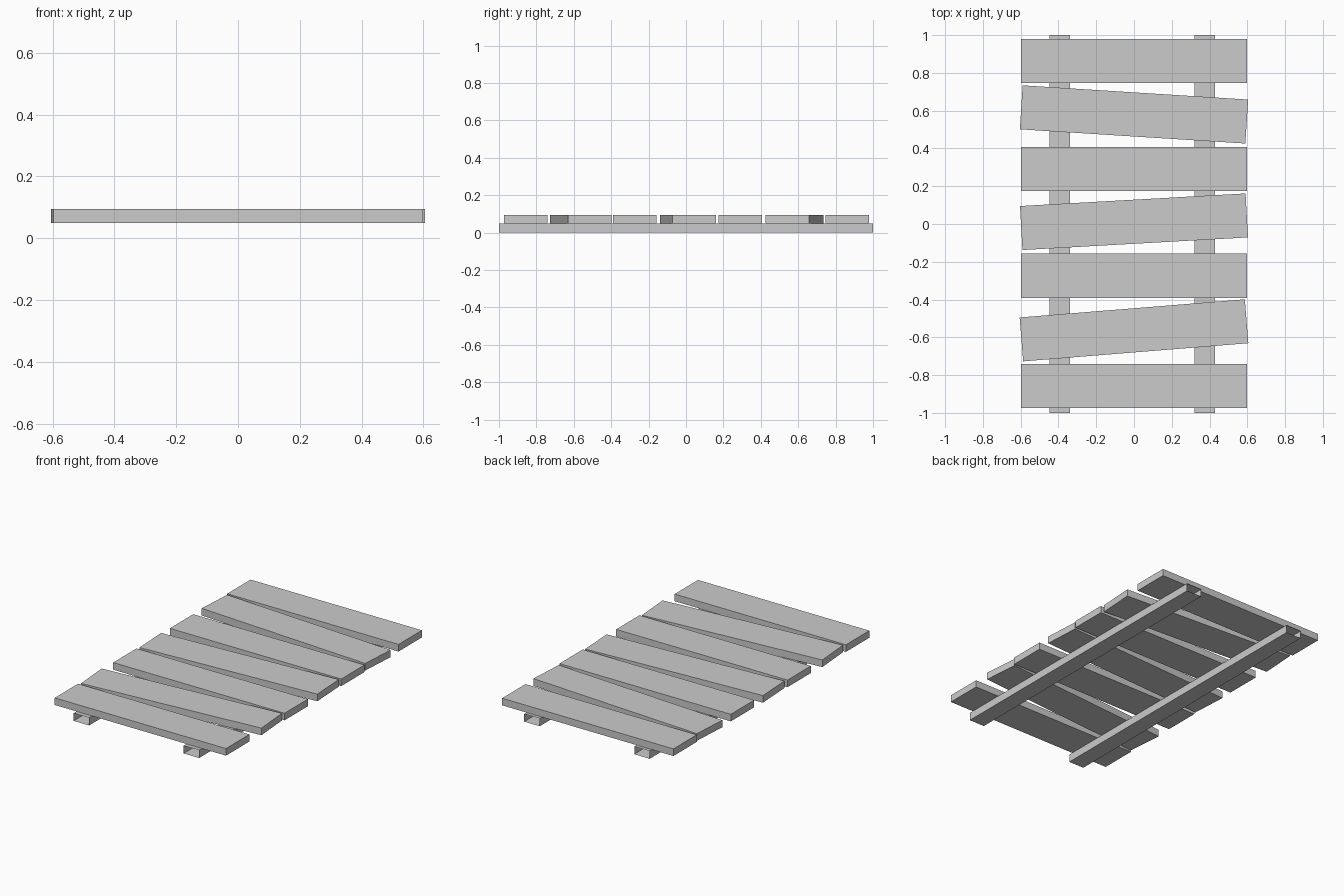
import bpy, bmesh
from math import radians
from mathutils import Matrix

cube = bpy.data.objects.get("Cube")
if cube:
    bpy.data.objects.remove(cube, do_unlink=True)

# Single weathered grey for the whole model
grey = bpy.data.materials.new("plain_grey")
grey.use_nodes = True
grey.diffuse_color = (0.6, 0.6, 0.6, 1)
grey.node_tree.nodes["Principled BSDF"].inputs["Base Color"].default_value = (0.6, 0.6, 0.6, 1)


def box(name, size, center, turn=0, open_ends=False):
    bm = bmesh.new()
    bmesh.ops.create_cube(bm, size=1, matrix=Matrix.Diagonal((*size, 1)))
    if open_ends:
        bm.normal_update()
        ends = [f for f in bm.faces if abs(f.normal.y) > 0.9]
        bmesh.ops.delete(bm, geom=ends, context="FACES_ONLY")
    mesh = bpy.data.meshes.new(name)
    bm.to_mesh(mesh)
    bm.free()
    mesh.materials.append(grey)
    obj = bpy.data.objects.new(name, mesh)
    obj.location = center
    obj.rotation_euler.z = radians(turn)
    bpy.context.collection.objects.link(obj)
    return obj


# Two long rails, hollow at the ends
RAIL_HEIGHT = 0.049
for name, x in (("right_rail", -0.393), ("left_rail", 0.375)):
    box(name, (0.108, 2, RAIL_HEIGHT), (x, 0, RAIL_HEIGHT / 2), open_ends=True)

# Seven cross planks, every other one laid crooked: (y, turn in degrees)
planks = [(-0.857, 0), (-0.563, 4.6), (-0.274, 0), (0.012, 3.2),
          (0.291, 0), (0.58, -3.6), (0.863, 0)]
for i, (y, turn) in enumerate(planks, 1):
    box(f"plank_{i}", (1.196, 0.233, 0.045), (0, y, 0.0725), turn)
